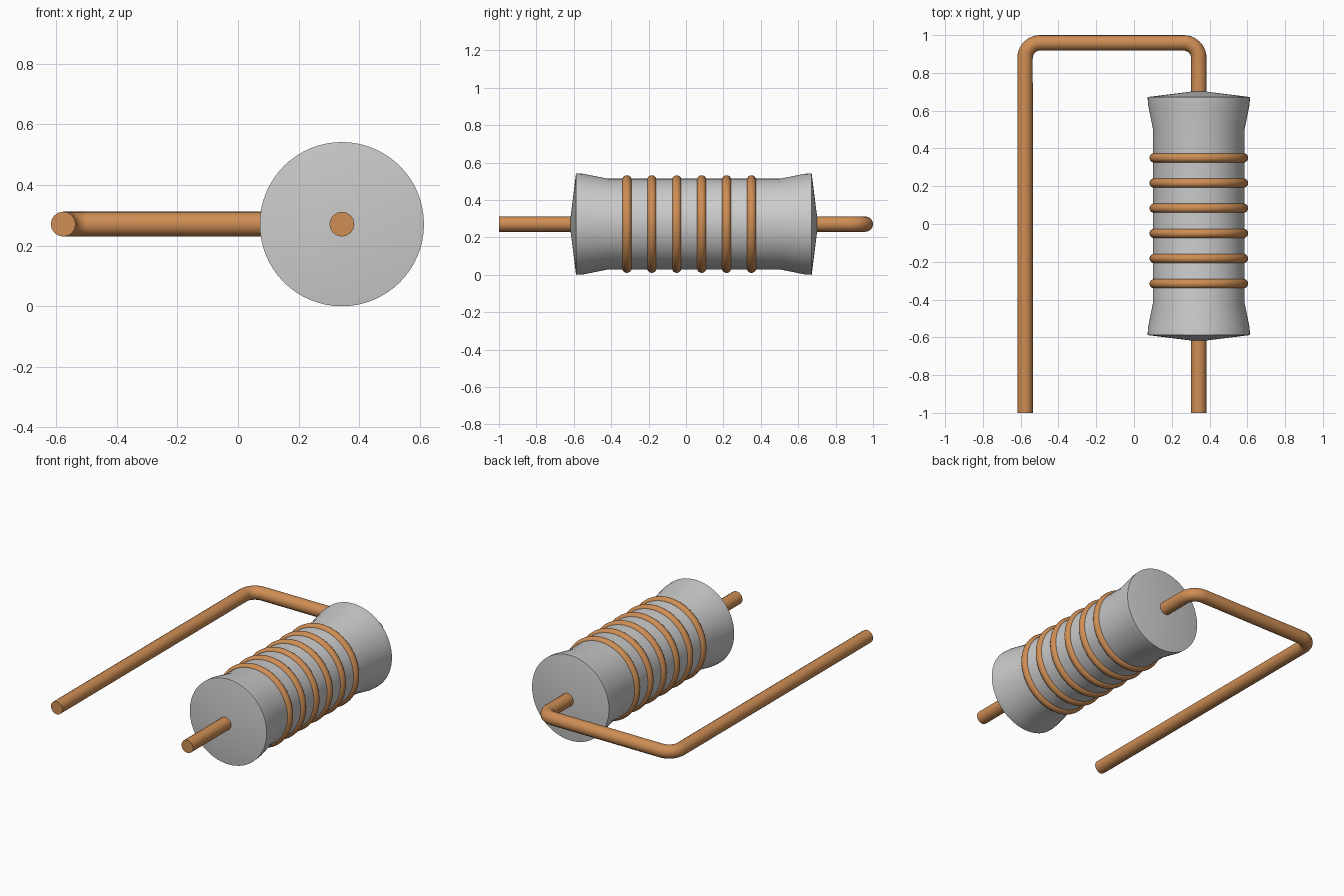
import bpy, bmesh
from math import sin, cos, pi, radians
from mathutils import Vector

if "Cube" in bpy.data.objects:
    bpy.data.objects.remove(bpy.data.objects["Cube"])

AX, AZ = 0.343, 0.271          # body axis runs along y
WIRE_R, BEND_R = 0.041, 0.08
LEFT_X, BACK_Y = -0.577, 0.959

copper = bpy.data.materials.new("copper")
copper.diffuse_color = (0.62, 0.27, 0.09, 1)
copper.use_nodes = True
copper.node_tree.nodes["Principled BSDF"].inputs["Base Color"].default_value = copper.diffuse_color


def smooth(obj, angle=30):
    bpy.ops.object.select_all(action='DESELECT')
    obj.select_set(True)
    bpy.context.view_layer.objects.active = obj
    bpy.ops.object.shade_smooth_by_angle(angle=radians(angle))


# Ceramic body: profile (radius, y) spun around the axis
profile = [(0, -0.622), (0.271, -0.588), (0.269, -0.55), (0.243, -0.42),
           (0.243, 0.505), (0.269, 0.635), (0.271, 0.672), (0, 0.706)]
bm = bmesh.new()
verts = [bm.verts.new((AX + r, y, AZ)) for r, y in profile]
edges = [bm.edges.new(pair) for pair in zip(verts, verts[1:])]
bmesh.ops.spin(bm, geom=verts + edges, cent=(AX, 0, AZ), axis=(0, 1, 0),
               angle=2 * pi, steps=64, use_duplicate=False)
bmesh.ops.remove_doubles(bm, verts=bm.verts, dist=0.0001)
bmesh.ops.recalc_face_normals(bm, faces=bm.faces)
mesh = bpy.data.meshes.new("ceramic_body")
bm.to_mesh(mesh)
bm.free()
body = bpy.data.objects.new("ceramic_body", mesh)
bpy.context.collection.objects.link(body)
smooth(body)

# Coil bands around the body
for i in range(6):
    bpy.ops.mesh.primitive_torus_add(
        location=(AX, -0.316 + i * 0.1332, AZ), rotation=(pi / 2, 0, 0),
        major_radius=0.236, minor_radius=0.025,
        major_segments=64, minor_segments=16)
    band = bpy.context.object
    band.name = f"coil_band_{i + 1}"
    band.data.materials.append(copper)
    smooth(band, 40)

# Lead wire: two straight legs joined by a crossbar with rounded corners
path = [Vector((LEFT_X, -1, AZ))]
for cx, start in ((LEFT_X + BEND_R, pi), (AX - BEND_R, pi / 2)):
    for k in range(11):
        a = start - k * pi / 20
        path.append(Vector((cx + BEND_R * cos(a),
                            BACK_Y - BEND_R + BEND_R * sin(a), AZ)))
path.append(Vector((AX, -1, AZ)))

curve = bpy.data.curves.new("lead_wire", 'CURVE')
curve.dimensions = '3D'
curve.twist_mode = 'Z_UP'
curve.bevel_depth = WIRE_R
curve.bevel_resolution = 6
curve.use_fill_caps = True
spline = curve.splines.new('POLY')
spline.points.add(len(path) - 1)
for point, co in zip(spline.points, path):
    point.co = (*co, 1)
wire = bpy.data.objects.new("lead_wire", curve)
bpy.context.collection.objects.link(wire)
curve.materials.append(copper)
bpy.ops.object.select_all(action='DESELECT')
wire.select_set(True)
bpy.context.view_layer.objects.active = wire
bpy.ops.object.convert(target='MESH')
smooth(bpy.context.object, 40)
